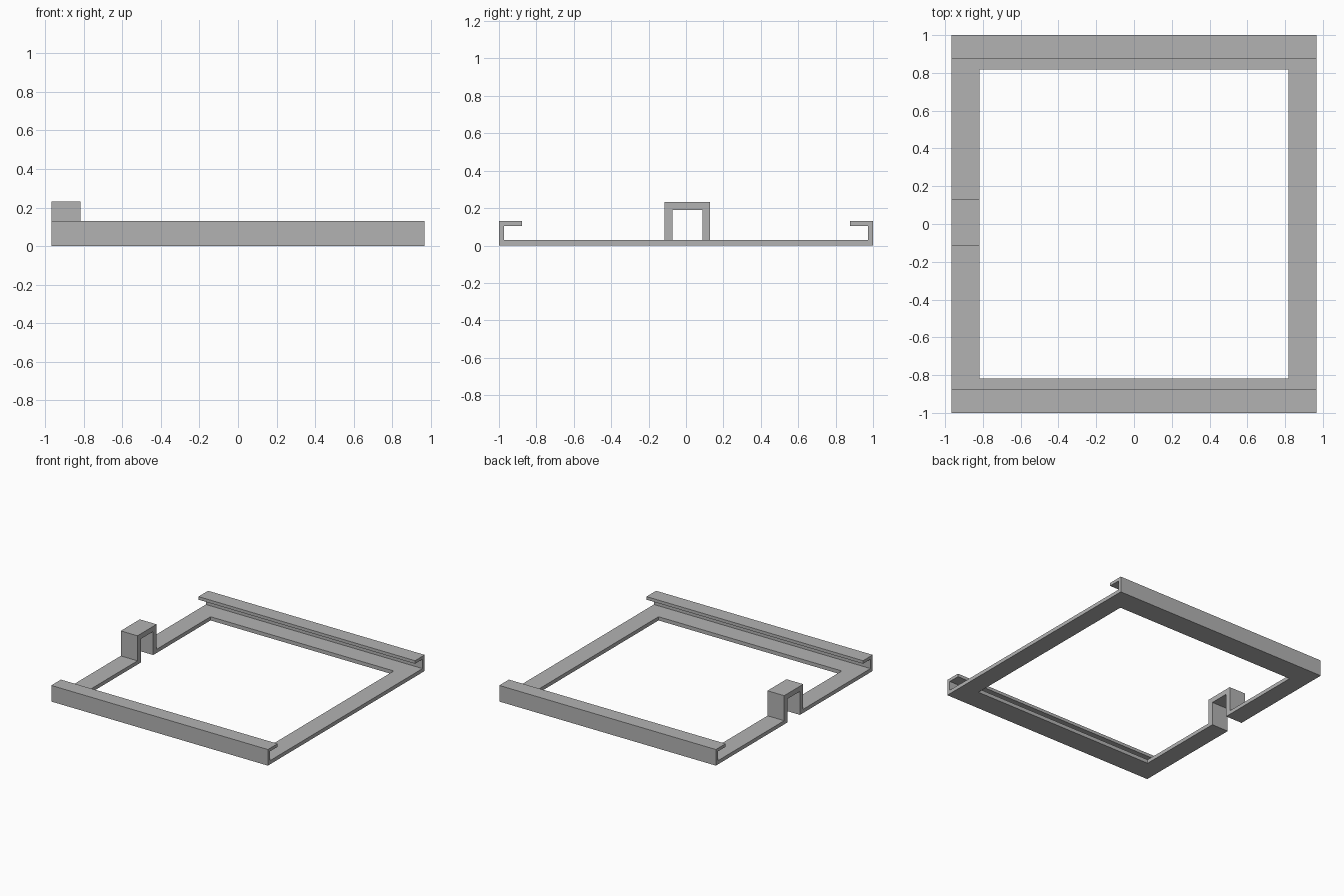
import bpy, bmesh

if "Cube" in bpy.data.objects:
    bpy.data.objects.remove(bpy.data.objects["Cube"])

X0, X1 = -0.967, 0.967        # outer ends of the rails
IN = 0.818                    # half size of the window
B0, B1 = -0.114, 0.129        # outer faces of the bridge

grey = bpy.data.materials.new("grey")
grey.diffuse_color = (0.45, 0.45, 0.45, 1)
grey.use_nodes = True
grey.node_tree.nodes["Principled BSDF"].inputs["Base Color"].default_value = grey.diffuse_color


def extrude_x(name, profile, x0, x1):
    """Extrude a closed (y, z) profile along x."""
    bm = bmesh.new()
    face = bm.faces.new([bm.verts.new((x0, y, z)) for y, z in profile])
    new = bmesh.ops.extrude_face_region(bm, geom=[face])["geom"]
    verts = [v for v in new if isinstance(v, bmesh.types.BMVert)]
    bmesh.ops.translate(bm, verts=verts, vec=(x1 - x0, 0, 0))
    bmesh.ops.recalc_face_normals(bm, faces=bm.faces)
    mesh = bpy.data.meshes.new(name)
    bm.to_mesh(mesh)
    bm.free()
    mesh.materials.append(grey)
    obj = bpy.data.objects.new(name, mesh)
    bpy.context.collection.objects.link(obj)
    return obj


def cut(target, name, x0, x1, y0, y1):
    """Cut a rectangular opening down through the base."""
    cutter = extrude_x(name, [(y0, -0.1), (y1, -0.1), (y1, 0.08), (y0, 0.08)], x0, x1)
    cutter.hide_render = True
    cutter.hide_viewport = True
    mod = target.modifiers.new(name, "BOOLEAN")
    mod.operation = "DIFFERENCE"
    mod.solver = "EXACT"
    mod.object = cutter


# Base plate with a hooked rail along the front and back
half = [(1, 0), (1, 0.13), (0.877, 0.13), (0.877, 0.105), (0.972, 0.105), (0.972, 0.03)]
tray = extrude_x("railed_frame", half + [(-y, z) for y, z in reversed(half)], X0, X1)
cut(tray, "window_cutter", -IN, IN, -IN, IN)
cut(tray, "bridge_gap_cutter", X0 - 0.1, -IN + 0.1, B0, B1)

# Raised bridge joining the two halves of the left side
T = 0.042
extrude_x("bridge", [(B0, 0), (B0, 0.232), (B1, 0.232), (B1, 0), (B1 - T, 0),
                     (B1 - T, 0.19), (B0 + T, 0.19), (B0 + T, 0)], X0, -IN)
